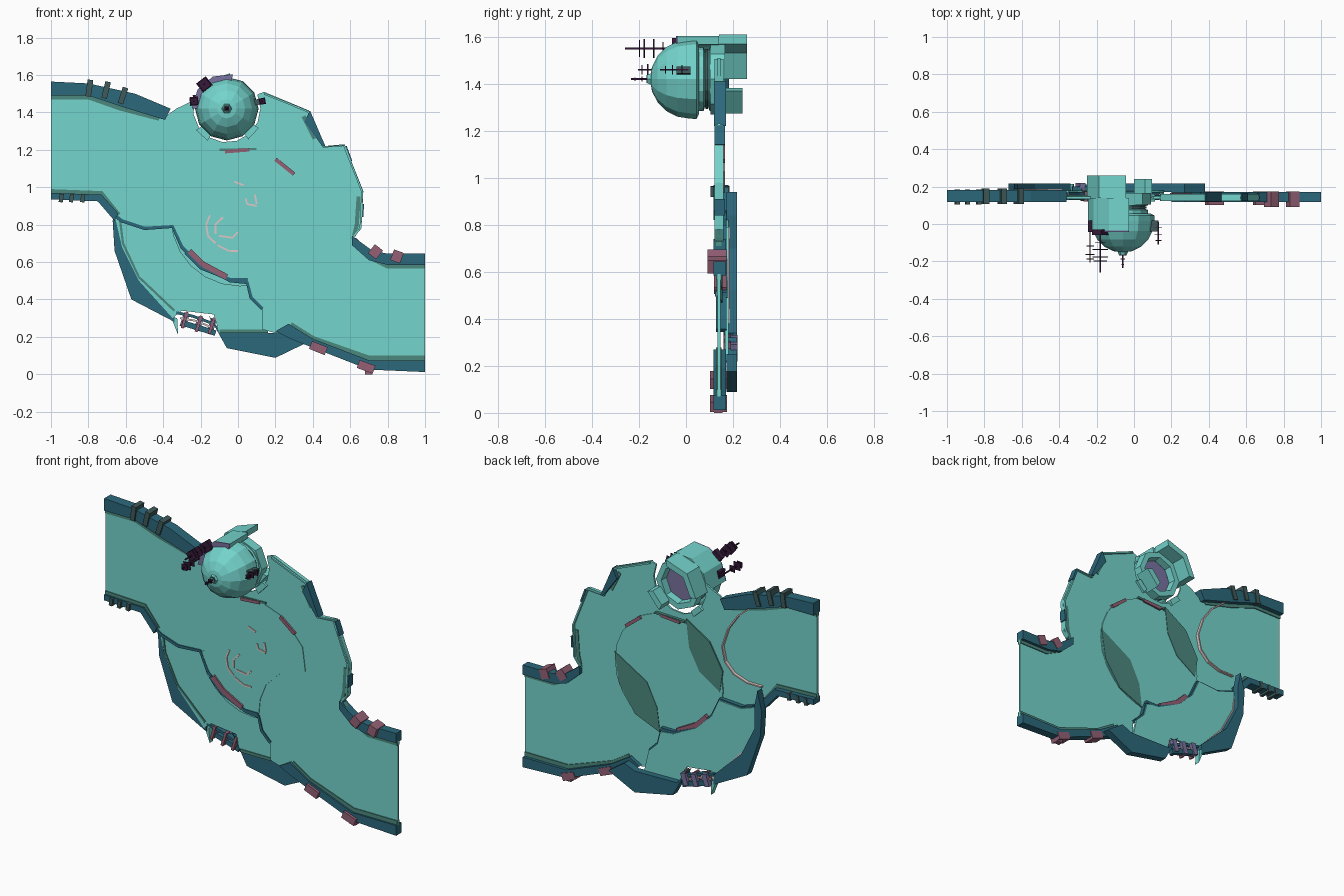
import bpy, bmesh, math
from mathutils import Vector

cube = bpy.data.objects.get("Cube")
if cube:
    bpy.data.objects.remove(cube, do_unlink=True)


def material(name, r, g, b):
    m = bpy.data.materials.new(name)
    m.use_nodes = True
    m.diffuse_color = (r, g, b, 1)
    m.node_tree.nodes["Principled BSDF"].inputs["Base Color"].default_value = (r, g, b, 1)
    return m


teal = material("teal", .175, .66, .61)
blue = material("deep blue", .025, .14, .20)
green = material("muted green", .07, .25, .21)
rose = material("dusty rose", .30, .12, .18)
purple = material("lavender", .19, .17, .35)
plum = material("dark plum", .035, .01, .04)
slate = material("slate", .05, .10, .10)
pale = material("pale pink", .72, .58, .57)


def finish(name, bm, mat):
    bmesh.ops.recalc_face_normals(bm, faces=bm.faces)
    me = bpy.data.meshes.new(name)
    bm.to_mesh(me)
    bm.free()
    me.materials.append(mat)
    ob = bpy.data.objects.new(name, me)
    bpy.context.collection.objects.link(ob)
    return ob


def slab(name, pts, y0, y1, mat):
    """Outline in x and z, extruded along y."""
    bm = bmesh.new()
    face = bm.faces.new([bm.verts.new((x, y0, z)) for x, z in pts])
    ext = bmesh.ops.extrude_face_region(bm, geom=[face])
    for v in ext["geom"]:
        if isinstance(v, bmesh.types.BMVert):
            v.co.y = y1
    bmesh.ops.recalc_face_normals(bm, faces=bm.faces)
    bmesh.ops.triangulate(bm, faces=[f for f in bm.faces if len(f.verts) > 4])
    return finish(name, bm, mat)


def ribbon(name, path, width, y0, y1, mat):
    """Band of constant width centred on a path in x and z."""
    p = [Vector(q) for q in path]
    left, right = [], []
    for i, q in enumerate(p):
        d = (p[min(i + 1, len(p) - 1)] - p[max(i - 1, 0)]).normalized()
        n = Vector((-d.y, d.x)) * width / 2
        left.append(tuple(q + n))
        right.append(tuple(q - n))
    return slab(name, left + right[::-1], y0, y1, mat)


def arc(cx, cz, r, a0, a1, n):
    steps = [math.radians(a0 + (a1 - a0) * i / n) for i in range(n + 1)]
    return [(cx + r * math.cos(a), cz + r * math.sin(a)) for a in steps]


def block(name, x, z, w, h, turn, y0, y1, mat):
    c, s = math.cos(math.radians(turn)), math.sin(math.radians(turn))
    corners = [(-w / 2, -h / 2), (w / 2, -h / 2), (w / 2, h / 2), (-w / 2, h / 2)]
    return slab(name, [(x + a * c - b * s, z + a * s + b * c) for a, b in corners], y0, y1, mat)


CX, CZ = -.06, 1.42


def lathe(name, profile, sides, mat):
    """Profile of (radius, y) turned about the pod axis."""
    bm = bmesh.new()
    vs = [bm.verts.new((CX + r, y, CZ)) for r, y in profile]
    edges = [bm.edges.new(e) for e in zip(vs, vs[1:])]
    bmesh.ops.spin(bm, geom=vs + edges, cent=(CX, 0, CZ), axis=(0, 1, 0),
                   angle=2 * math.pi, steps=sides, use_duplicate=False)
    bmesh.ops.remove_doubles(bm, verts=bm.verts, dist=.0005)
    return finish(name, bm, mat)


def sector(name, r0, r1, a0, a1, n, y0, y1, mat):
    return slab(name, arc(CX, CZ, r1, a0, a1, n) + arc(CX, CZ, r0, a1, a0, n), y0, y1, mat)


# Thin main floor with both wings and a notch around the pod
step = [(-.66, .85), (-.62, .82), (-.5, .78), (-.35, .79), (-.3, .68), (-.2, .58),
        (-.04, .5), (.05, .49), (.07, .41), (.13, .35)]
notch = arc(CX, CZ, .18, 165, 385, 9)
right_edge = [(.14, 1.51), (.38, 1.41), (.46, 1.22), (.57, 1.23), (.67, .98), (.66, .78), (.61, .72)]
slab("main_floor", [(-1, .96), (-1, 1.49), (-.8, 1.49), (-.62, 1.44), (-.4, 1.37), (-.33, 1.42)]
     + notch + right_edge
     + [(.72, .63), (.8, .59), (1, .59), (1, .07), (.7, .07), (.4, .18), (.27, .26), (.2, .22), (.13, .24)]
     + step[::-1] + [(-.73, .95)], .134, .146, teal)
ribbon("floor_lip", [(.14, 1.5), (.375, 1.405), (.455, 1.215), (.567, 1.223), (.664, .977), (.655, .783),
                     (.61, .725)], .01, .122, .16, teal)

# Lower sector set further back
slab("lower_sector", step + [(.16, .22), (-.1, .22), (-.13, .32), (-.3, .34), (-.35, .3), (-.53, .5),
                             (-.62, .68)], .166, .18, teal)
ribbon("step_wall", step, .018, .128, .172, blue)
ribbon("sector_seam", [(-.625, .8), (-.61, .69), (-.52, .52), (-.34, .33)], .007, .178, .186, pale)

# Round centre with two crescents on its back
centre = [(-.09, 1.2), (.08, 1.2), (.22, 1.15), (.35, 1.0), (.37, .85), (.2, .8), (.1, .7), (.06, .6),
          (.05, .5), (-.05, .51), (-.2, .59), (-.3, .69), (-.34, .79), (-.2, .87), (-.12, 1.0)]
slab("centre_front", centre, .13, .14, teal)
slab("centre_back", arc(.01, .84, .37, 0, 345, 23), .14, .153, teal)
slab("crescent_right", [(.38, .89), (.35, .7), (.24, .54), (.07, .47), (.09, .62), (.16, .76)],
     .148, .156, green)
slab("crescent_left", [(-.11, 1.22), (-.27, 1.12), (-.36, .96), (-.34, .83), (-.2, .92), (-.13, 1.05)],
     .148, .156, green)
ribbon("back_seam", [(-.57, 1.42), (-.47, 1.34), (-.4, 1.24), (-.36, 1.12), (-.38, 1.03), (-.44, .97),
                     (-.53, .94), (-.63, .94)], .008, .144, .165, pale)

# Rose ledges and pale arcs on the centre
ribbon("ledge_low", [(-.26, .66), (-.19, .59), (-.06, .52)], .03, .12, .175, rose)
ribbon("ledge_low_base", [(-.28, .65), (-.2, .57), (-.04, .505), (.05, .505)], .018, .124, .177, blue)
ribbon("ledge_top", [(-.07, 1.19), (.06, 1.2)], .018, .122, .165, rose)
ribbon("ledge_top_base", [(-.1, 1.2), (.1, 1.205)], .012, .126, .163, green)
ribbon("ledge_side", [(.2, 1.15), (.3, 1.07)], .02, .122, .165, rose)
pale_arcs = [[(-.02, 1.03), (.03, 1.01)], [(.04, .94), (.05, .91), (.1, .9)], [(.09, .96), (.1, .91)],
             [(-.15, .85), (-.17, .8), (-.16, .74), (-.12, .7)], [(-.08, .84), (-.12, .8), (-.12, .75)],
             [(-.1, .74), (-.03, .73), (0, .76)], [(-.11, .69), (-.05, .66), (0, .66)]]
for i, path in enumerate(pale_arcs):
    ribbon(f"pale_arc_{i}", path, .01, .125, .132, pale)

# Deep blue rims along the wings: outline and back depth
rims = {
    "rim_upper_left": ([(-1, 1.49), (-.8, 1.49), (-.62, 1.43), (-.39, 1.36), (-.36, 1.42), (-.55, 1.50),
                        (-.8, 1.555), (-1, 1.565)], .182),
    "rim_lower_left": ([(-1, .97), (-.73, .96), (-.64, .86), (-.66, .82), (-.75, .925), (-1, .935)], .18),
    "rim_upper_right": ([(.61, .74), (.72, .66), (.8, .645), (1, .645), (1, .585), (.8, .585), (.7, .61),
                         (.61, .69)], .17),
    "rim_lower_right": ([(.2, .23), (.27, .27), (.4, .19), (.7, .075), (1, .075), (1, .012), (.7, .025),
                         (.38, .15), (.28, .19)], .17),
}
for name, (pts, back) in rims.items():
    slab(name, pts, .118, back, blue)

# Outer fins behind the floor
fins = {
    "fin_left": [(-.64, .94), (-.67, .82), (-.66, .66), (-.57, .4), (-.34, .28), (-.34, .34), (-.53, .52),
                 (-.62, .7), (-.62, .84)],
    "fin_bottom": [(-.16, .32), (-.06, .14), (.2, .088), (.38, .175), (.27, .25), (.2, .22), (-.09, .225)],
}
for name, pts in fins.items():
    slab(name, pts, .172, .217, blue)
slab("fin_upper_right", [(.385, 1.41), (.355, 1.35), (.45, 1.22), (.467, 1.22)], .12, .17, blue)
slab("shard", [(-.36, .31), (-.32, .21), (-.325, .3)], .18, .215, teal)
ribbon("edge_panel", [(.575, 1.22), (.605, 1.14)], .012, .122, .165, blue)
ribbon("edge_trim", [(.668, .91), (.664, .84)], .012, .122, .165, blue)

# Muted green borders
borders = [[(-1, 1.485), (-.8, 1.485), (-.63, 1.425), (-.42, 1.37)], [(-1, .975), (-.73, .965), (-.64, .85)],
           [(.62, .72), (.72, .62), (.8, .58), (1, .58)], [(.28, .265), (.4, .19), (.7, .085), (1, .085)]]
for i, path in enumerate(borders):
    ribbon(f"border_{i}", path, .03, .128, .152, green)
for i, path in enumerate([[(.35, 1.38), (.37, 1.34), (.41, 1.26)], [(.645, .95), (.635, .8), (.62, .74)]]):
    ribbon(f"edge_border_{i}", path, .022, .128, .15, green)
ribbon("sector_border", [(-.63, .82), (-.615, .7), (-.53, .52), (-.34, .34)], .012, .16, .17, green)
ribbon("sector_border_low", [(-.1, .23), (.16, .23)], .018, .16, .17, green)

# Brackets clipped over the rims
for i, (x, z, t) in enumerate([(-.795, 1.53, -8), (-.705, 1.52, -14), (-.615, 1.49, -18)]):
    block(f"upper_bracket_{i}", x, z, .03, .09, t, .108, .19, slate)
for i, x in enumerate((-.945, -.89, -.83)):
    block(f"lower_bracket_{i}", x, .942, .022, .045, -8, .105, .185, slate)
for i, (x, z, t) in enumerate([(.735, .655, -38), (.85, .63, -20), (.43, .14, -22), (.685, .04, -20)]):
    w, h = (.055, .06) if i < 2 else (.09, .045)
    block(f"rose_bracket_{i}", x, z, w, h, t, .092 + .01 * (i > 1), .175, rose)
block("foot", .7, .01, .04, .02, 0, .12, .155, rose)

# Railing in the lower gap
ribbon("rail_ledge", [(-.33, .33), (-.24, .31), (-.13, .27)], .015, .165, .2, blue)
ribbon("rail_lower", [(-.3, .275), (-.2, .245), (-.12, .22)], .03, .18, .21, blue)
ribbon("rail_seam", [(-.31, .3), (-.22, .285), (-.14, .25)], .01, .19, .2, pale)
for i, (x, z) in enumerate([(-.285, .29), (-.21, .27), (-.14, .26)]):
    block(f"rail_post_{i}", x, z, .016, .09, -18, .16, .19, rose)
    block(f"rail_back_{i}", x, z, .032, .075, -18, .19, .219, purple)

# Pod: faceted dome, collar and hollow back drum
dome = [(.168 * math.sin(a), .015 - .168 * math.cos(a)) for a in [math.pi / 10 * i for i in range(6)]]
lathe("pod_dome", dome + [(.17, .045), (.15, .055), (0, .055)], 12, teal)
lathe("pod_collar", [(0, .05), (.135, .05), (.135, .075), (.12, .08), (.12, .095), (.135, .1),
                     (.135, .11), (0, .11)], 16, teal)
lathe("pod_trim", [(.118, .082), (.128, .082), (.128, .093), (.118, .093)], 16, slate)
lathe("pod_drum", [(.11, .105), (.15, .105), (.15, .165), (.115, .165), (.11, .12)], 8, teal)
lathe("pod_inner_disc", [(0, .112), (.112, .112), (.112, .118), (0, .118)], 8, purple)
lathe("pod_nose", [(0, -.163), (.022, -.163), (.028, -.148), (0, -.148)], 6, teal)
lathe("pod_nose_ring", [(.012, -.168), (.02, -.168), (.02, -.16), (.012, -.16)], 6, slate)
sector("upper_panel", .15, .187, 80, 180, 3, -.035, .14, teal)
sector("upper_panel_face", .15, .187, 80, 180, 3, -.042, -.035, purple)
sector("rear_panel_upper", .15, .19, 85, 180, 2, .14, .26, teal)
sector("rear_panel_lower", .125, .165, 298, 342, 1, .14, .24, teal)
for i, a in enumerate((215, 305)):
    sector(f"pod_clamp_{i}", .165, .2, a, a + 24, 1, .12, .16, teal)


# Antennas: rods with square plates
def antenna(name, x, z, y0, y1, size, plates, turn):
    block(name + "_rod", x, z, .007, .007, 0, y0, y1, plum)
    for i, (y, k) in enumerate(plates):
        block(f"{name}_plate_{i}", x, z, size * k, size * k, turn, y, y + .005, plum)


antenna("top_antenna", -.18, 1.55, -.26, -.03, .058, [(-.2, .9), (-.18, 1), (-.14, 1), (-.1, .7)], 38)
antenna("side_antenna", -.235, 1.46, -.205, -.02, .046, [(-.19, .8), (-.165, 1), (-.12, .8)], 5)
antenna("nose_antenna", CX, CZ, -.235, -.15, .022, [(-.22, .7), (-.19, 1)], 0)
antenna("right_antenna", .13, 1.46, -.11, .01, .034, [(-.09, .8), (-.06, 1), (-.02, 1)], 10)
block("right_antenna_arm", .1, 1.455, .06, .03, 8, -.04, .02, slate)
block("left_antenna_arm", -.215, 1.47, .05, .05, 5, -.04, .02, plum)
block("top_antenna_base", -.18, 1.55, .065, .06, 38, -.06, -.03, plum)
